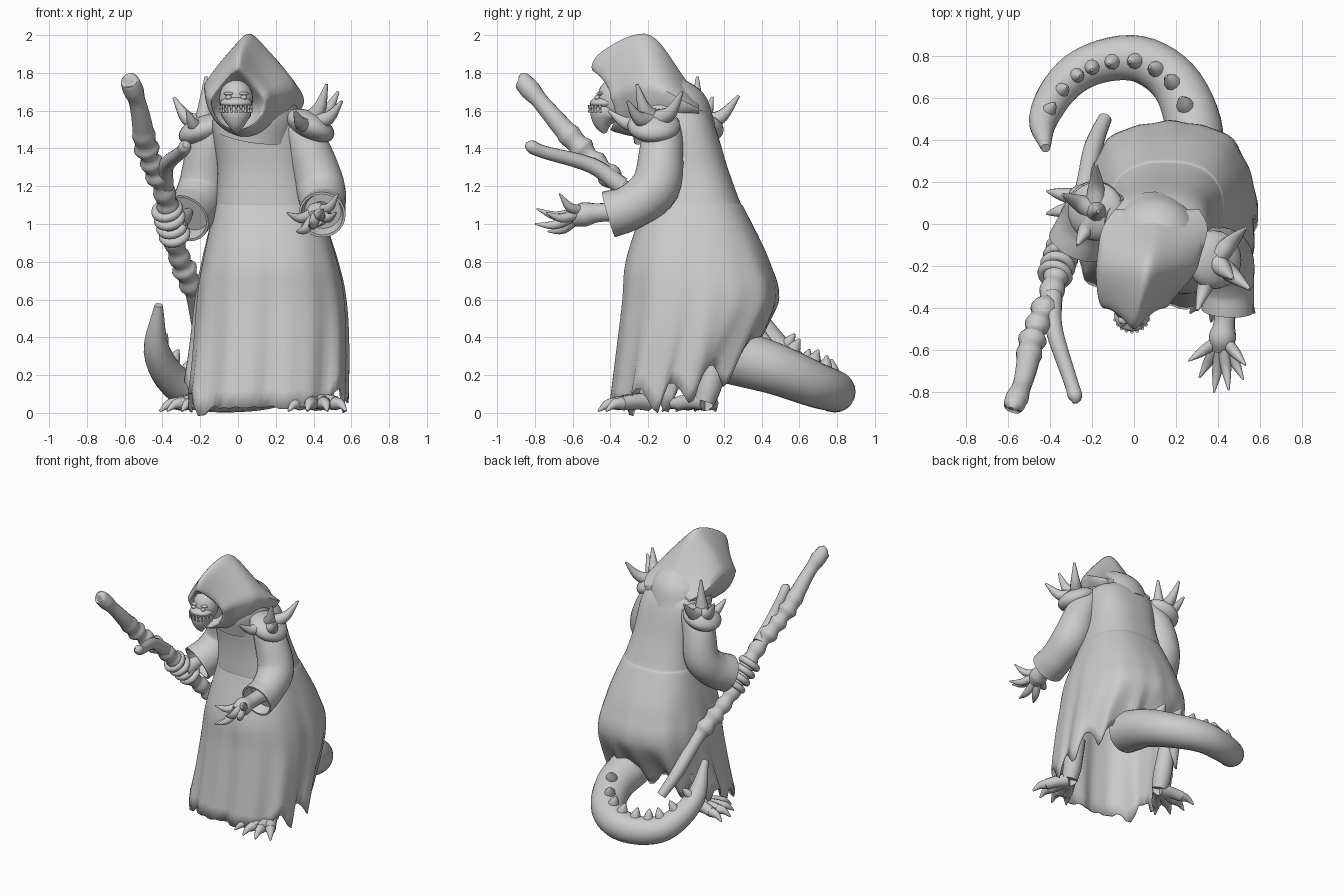
import bpy
import bmesh
import random
from math import sin, cos, pi, tau, radians
from mathutils import Vector

random.seed(4)
if "Cube" in bpy.data.objects:
    bpy.data.objects.remove(bpy.data.objects["Cube"])

UP = Vector((0, 0, 1))
shade = .6
colour = (shade, shade, shade, 1)
grey = bpy.data.materials.new("stone grey")
grey.use_nodes = True
grey.diffuse_color = colour
grey.node_tree.nodes["Principled BSDF"].inputs["Base Color"].default_value = colour


def finish(part, name):
    part.name = name
    part.data.materials.append(grey)
    bpy.ops.object.select_all(action='DESELECT')
    part.select_set(True)
    bpy.context.view_layer.objects.active = part
    bpy.ops.object.shade_smooth_by_angle(angle=radians(50))


def loft(name, rings, close_start=True):
    """Skin a list of closed rings."""
    mesh_data = bmesh.new()
    rows = [[mesh_data.verts.new(point) for point in ring] for ring in rings]
    for row, following in zip(rows, rows[1:]):
        for i in range(len(row)):
            mesh_data.faces.new((row[i - 1], row[i], following[i], following[i - 1]))
    if close_start:
        mesh_data.faces.new(rows[0])
    mesh_data.faces.new(rows[-1])
    bmesh.ops.recalc_face_normals(mesh_data, faces=mesh_data.faces)
    mesh = bpy.data.meshes.new(name)
    mesh_data.to_mesh(mesh)
    mesh_data.free()
    part = bpy.data.objects.new(name, mesh)
    bpy.context.collection.objects.link(part)
    finish(part, name)
    return part


def around(count):
    return [tau * k / count for k in range(count)]


def spline(points, steps=5):
    """Smooth curve through points of any dimension."""
    knots = [Vector(point) for point in points]
    knots = [knots[0] * 2 - knots[1]] + knots + [knots[-1] * 2 - knots[-2]]
    path = []
    for before, start, stop, after in zip(knots, knots[1:], knots[2:], knots[3:]):
        leave, arrive = (stop - before) / 2, (after - start) / 2
        for k in range(steps):
            t = k / steps
            blend = t * t * (3 - 2 * t)
            path.append(start.lerp(stop, blend) + leave * t * (1 - t) ** 2 - arrive * t * t * (1 - t))
    return path + [knots[-2]]


def tube(name, points, sides=14, steps=5, hollow=False):
    """Tapering tube through (x, y, z, radius) points."""
    path = spline(points, steps)
    side, rings = Vector((.3, .2, .9)), []
    for i, station in enumerate(path):
        ahead, behind = path[min(i + 1, len(path) - 1)], path[max(i - 1, 0)]
        along = (ahead - behind).to_3d().normalized()
        side = (side - along * side.dot(along)).normalized()
        other = along.cross(side)
        rings.append([station.to_3d() + (side * cos(a) + other * sin(a)) * station[3] for a in around(sides)])
    if hollow:
        for ring, size in ((rings[-1], .9), (rings[-4], .8)):
            centre = sum(ring, Vector()) / sides
            rings.append([centre.lerp(point, size) for point in ring])
    loft(name, rings)


def ball(name, location, scale, tilt=0):
    bpy.ops.mesh.primitive_uv_sphere_add(segments=24, ring_count=14, radius=1,
                                         location=location, rotation=(0, tilt, 0))
    part = bpy.context.object
    part.scale = scale
    finish(part, name)


def spike(name, base, tip, radius, sag=0, waist=.7):
    base, tip = Vector(base), Vector(tip)
    middle = base.lerp(tip, .5) - UP * sag
    tube(name, [(*base, radius), (*middle, radius * waist), (*tip, radius * .15)], sides=10, steps=4)


# Robe: squarish sections (height, centre y, half width, half depth) over a torn hem
SEGMENTS = 84
hem = []
for angle in around(SEGMENTS):
    back = sin(angle)
    if back < -.7:
        hem.append(.03 + random.uniform(-.01, .01))
    else:
        tatter = abs(sin(6 * angle + .5)) ** 4
        hem.append(.15 + .07 * back + .12 * max(0, back) - .13 * tatter + random.uniform(-.02, .02))
sections = [(0, -.04, .42, .36), (.55, .07, .4, .41), (.8, .06, .36, .38), (1.07, .04, .285, .275),
            (1.12, .03, .27, .255), (1.3, 0, .245, .22), (1.55, -.05, .24, .19), (1.66, -.08, .13, .13)]
rings = []
for height, centre_y, half_width, half_depth in spline(sections, 6):
    centre_x = .15 + .08 * height - .07 * height ** 2
    looseness = max(0, 1 - height)
    ring = []
    for angle, edge in zip(around(SEGMENTS), hem):
        across, back = cos(angle), sin(angle)
        fold = 1 + looseness * (.03 * sin(9 * angle) + .02 * sin(17 * angle))
        square = fold / (abs(across) ** 2.6 + abs(back) ** 2.6) ** (1 / 2.6)
        ring.append((centre_x + half_width * across * square, centre_y + half_depth * back * square,
                     height + edge * max(0, 1 - height / .6)))
    rings.append(ring)
robe = loft("robe", rings, close_start=False)
robe.modifiers.new("cloth", 'SOLIDIFY').thickness = .01

# Hood: from the face opening to the back (y, centre x, bottom, top, half width)
hood = [(-.38, -.01, 1.53, 1.74, .09), (-.46, -.01, 1.5, 1.79, .125), (-.5, 0, 1.5, 1.83, .145),
        (-.45, .01, 1.48, 1.91, .18), (-.28, .05, 1.46, 2, .23), (-.16, .07, 1.48, 1.98, .245),
        (-.02, .1, 1.52, 1.79, .25), (.07, .11, 1.56, 1.66, .2)]
rings = []
for y, centre_x, bottom, top, half_width in spline(hood, 4):
    recede = .1 * min(1, max(0, -.2 - y) * 4)
    rings.append([(centre_x + half_width * cos(a) * (1 - .65 * max(0, sin(a))),
                   y + recede * (cos(a) ** 2 + max(0, -sin(a))),
                   (bottom + top) / 2 + (top - bottom) / 2 * sin(a)) for a in around(48)])
loft("hood", rings)

# Short cape below the hood
tube("cape_collar", [(.09, -.06, 1.48, .22), (.11, -.1, 1.64, .2), (.1, -.14, 1.78, .07)], sides=32)

# Face: skull, muzzle, pointed jaw, teeth and eyes
ball("face", (-.01, -.38, 1.66), (.09, .09, .11))
ball("muzzle", (-.01, -.43, 1.64), (.085, .08, .035))
tube("jaw", [(-.01, -.4, 1.61, .075), (-.01, -.43, 1.58, .08), (-.01, -.44, 1.53, .05), (-.01, -.43, 1.48, .01)])
TEETH = 9
for k in range(TEETH):
    angle = pi * (k + 1) / (TEETH + 1)
    gum = Vector((.083 * cos(angle) - .01, -.43 - .082 * sin(angle), 1.63))
    spike("upper_tooth", gum, gum - UP * .03, .009)
    spike("lower_tooth", gum - UP * .04, gum - UP * .01, .008)
for x in (-.05, .03):
    ball("eye", (x, -.47, 1.67), (.016, .014, .014))
    ball("brow", (x, -.455, 1.69), (.026, .02, .01))

# Sleeves
tube("left_sleeve", [(.3, -.12, 1.52, .1), (.37, -.13, 1.4, .115), (.435, -.16, 1.2, .13),
                     (.45, -.29, 1.09, .12), (.445, -.41, 1.05, .125)], sides=24, hollow=True)
tube("right_sleeve", [(-.06, .02, 1.52, .1), (-.15, .06, 1.4, .115), (-.19, .08, 1.2, .125),
                      (-.23, 0, 1.09, .13), (-.28, -.1, 1.03, .135)], sides=24, hollow=True)

# Open left hand with fanned fingers
palm = Vector((.42, -.54, 1.05))
tube("left_palm", [(.44, -.3, 1.07, .055), (.43, -.46, 1.06, .05), (*palm, .065), (.41, -.6, 1.03, .045)])
for x, y, z in ((.52, -.74, 1.06), (.45, -.79, 1.08), (.38, -.8, 1), (.31, -.73, .96),
                (.26, -.65, 1.06), (.53, -.67, 1.16)):
    tip = Vector((x, y, z))
    spike("left_finger", palm.lerp(tip, .2), tip, .029, sag=.025, waist=.85)

# Gnarled staff with wrapped ridges, a rounded knob and a side branch
staff_top, staff_end = Vector((-.575, -.87, 1.75)), Vector((-.14, .5, .28))
axis = (staff_end - staff_top).normalized()
stations = [(*(staff_top - axis * .015), .02)]
for k in range(61):
    t = k / 60
    if t < .07:
        radius = .056 - .3 * abs(t - .03)
    elif t < .18:
        radius = .044 + .12 * (t - .07)
    elif t < .75:
        radius = .057 + .008 * sin(k * 1.9) + random.uniform(-.007, .007)
    else:
        radius = .045 - .12 * max(0, t - .9)
    sway = Vector((sin(t * 19), 0, cos(t * 15))) * .01
    stations.append((*(staff_top.lerp(staff_end, t) + sway), radius))
tube("staff", stations, sides=16, steps=2)
tube("staff_branch", [(-.39, -.34, 1.2, .05), (-.38, -.5, 1.31, .042), (-.3, -.75, 1.38, .034),
                      (-.28, -.82, 1.41, .034), (-.28, -.85, 1.42, .012)])

# Right hand gripping the staff
for k in range(4):
    bpy.ops.mesh.primitive_torus_add(major_radius=.062, minor_radius=.024, major_segments=20, minor_segments=10,
                                     location=staff_top.lerp(staff_end, .46 + .03 * k),
                                     rotation=axis.to_track_quat('Z', 'Y').to_euler())
    finish(bpy.context.object, "right_finger")
spike("right_palm", (-.33, -.18, 1), (-.24, 0, 1.08), .06)

# Spiked shoulder guards
guards = {
    "left": ((.38, -.17, 1.52), .45, [(.47, -.26, 1.74), (.55, -.31, 1.65), (.53, -.02, 1.7), (.3, -.41, 1.6)]),
    "right": ((-.18, .06, 1.5), -.35, [(-.17, .06, 1.78), (-.34, .14, 1.67), (-.18, .28, 1.68), (-.27, -.1, 1.6)])}
for side, (centre, tilt, tips) in guards.items():
    ball(side + "_shoulder_guard", centre, (.14, .14, .075), tilt)
    for tip in tips:
        spike(side + "_shoulder_spike", Vector(centre).lerp(Vector(tip), .2), tip, .05, sag=.035)

# Curled tail with a ridge of spikes
tail = [(.28, .25, .3, .15), (.28, .48, .23, .135), (.19, .68, .15, .12), (.02, .785, .115, .11),
        (-.18, .765, .11, .1), (-.33, .67, .16, .09), (-.43, .5, .33, .07), (-.42, .36, .57, .022)]
tube("tail", tail, sides=20)
path = spline(tail)
for before, station, after in list(zip(path, path[1:], path[2:]))[5:-2:3]:
    along = (after - before).to_3d().normalized()
    inward = Vector((-station.x, .45 - station.y, 0)) * .4 + UP
    outward = (inward - along * inward.dot(along)).normalized()
    base = station.to_3d() + outward * station[3] * .8
    size = .5 + station[3] * 4
    spike("tail_spike", base, base + (outward * .09 + along * .02) * size, .045 * size)

# Clawed feet: ankle, toes and talons spread around a heading
for side, x, y, heading in (("left", .42, -.2, -pi / 2), ("right", -.15, .1, -2.75)):
    ankle = Vector((x, y, .06))
    tube(side + "_foot", [(x, y + .08, .35, .06), (x, y + .03, .16, .065), (*ankle, .055)])
    for spread in (-.6, -.2, .2, .6):
        forward = Vector((cos(heading + spread), sin(heading + spread), 0))
        knuckle = ankle + forward * .17 - UP * .01
        tube(side + "_toe", [(*ankle, .05), (*(ankle + forward * .09), .042), (*knuckle, .038)], sides=10)
        spike(side + "_talon", knuckle, ankle + forward * .27 - UP * .05, .036, sag=-.015)
